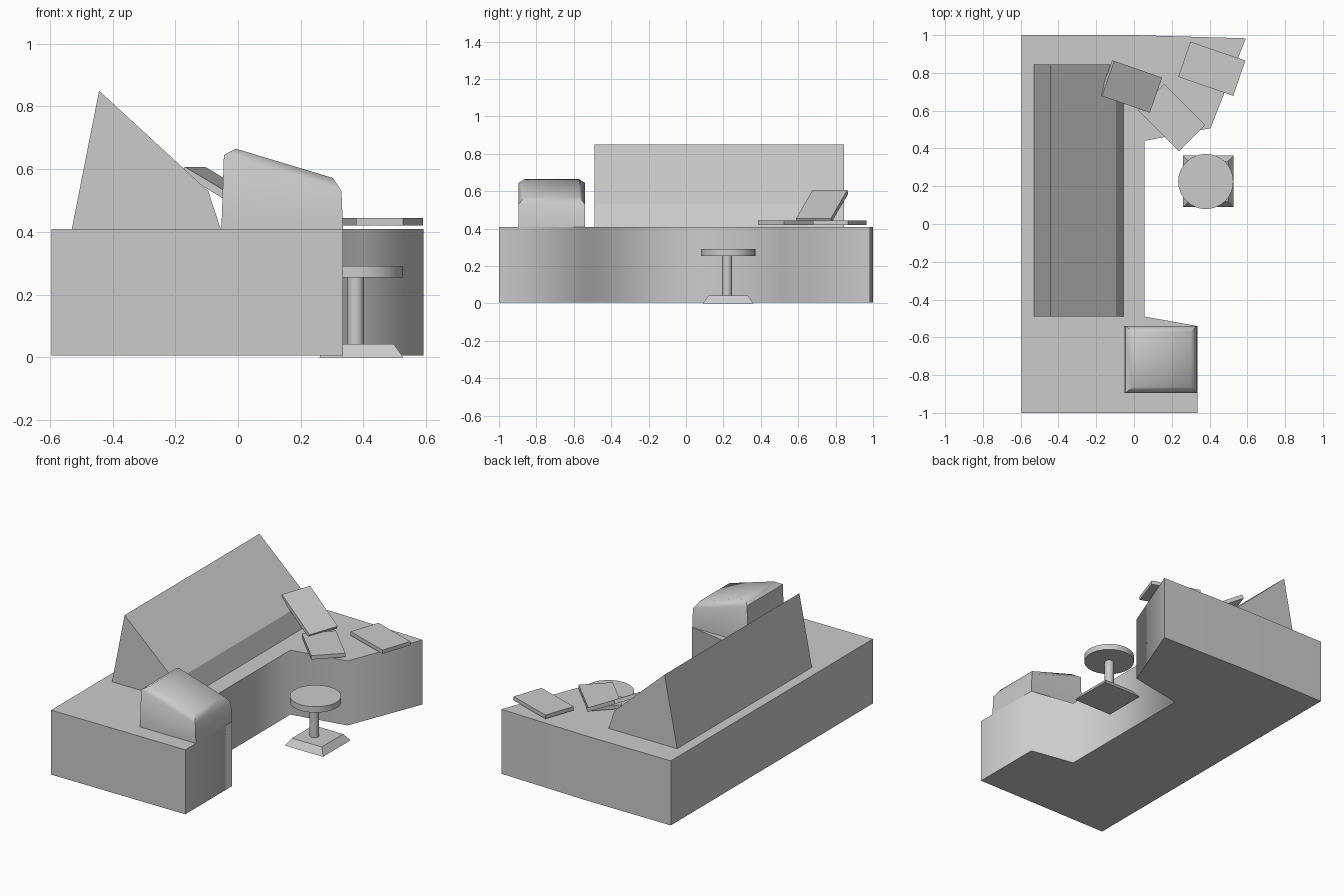
import bpy, bmesh, math
from mathutils import Matrix, Vector

if "Cube" in bpy.data.objects:
    bpy.data.objects.remove(bpy.data.objects["Cube"])


def finish(name, bm, smooth_angle=None):
    bmesh.ops.recalc_face_normals(bm, faces=bm.faces)
    mesh = bpy.data.meshes.new(name)
    bm.to_mesh(mesh)
    bm.free()
    obj = bpy.data.objects.new(name, mesh)
    bpy.context.collection.objects.link(obj)
    if smooth_angle:
        mesh.shade_smooth()
        mesh.set_sharp_from_angle(angle=math.radians(smooth_angle))
    return obj


def extrude_profile(name, points, offset, smooth_angle=None):
    bm = bmesh.new()
    face = bm.faces.new([bm.verts.new(p) for p in points])
    new = bmesh.ops.extrude_face_region(bm, geom=[face])["geom"]
    moved = [v for v in new if isinstance(v, bmesh.types.BMVert)]
    bmesh.ops.translate(bm, verts=moved, vec=Vector(offset))
    return finish(name, bm, smooth_angle)


def loft_rects(name, rects, smooth_angle=None):
    """Stack rectangles (x0, x1, y0, y1, z at x0, z at x1) into a capped solid."""
    bm = bmesh.new()
    rings = []
    for x0, x1, y0, y1, z0, z1 in rects:
        corners = [(x0, y0, z0), (x1, y0, z1), (x1, y1, z1), (x0, y1, z0)]
        rings.append([bm.verts.new(c) for c in corners])
    for a, b in zip(rings, rings[1:]):
        for i in range(4):
            j = (i + 1) % 4
            bm.faces.new((a[i], a[j], b[j], b[i]))
    bm.faces.new(rings[0])
    bm.faces.new(rings[-1])
    return finish(name, bm, smooth_angle)


def cylinder(name, x, y, z0, z1, radius, sides):
    bm = bmesh.new()
    bmesh.ops.create_cone(bm, cap_ends=True, segments=sides, radius1=radius,
                          radius2=radius, depth=z1 - z0,
                          matrix=Matrix.Translation((x, y, (z0 + z1) / 2)))
    return finish(name, bm, 40)


def panel(name, centre, yaw, tilt=0):
    bm = bmesh.new()
    bmesh.ops.create_cube(bm, size=1, matrix=Matrix.Diagonal((0.308, 0.197, 0.024, 1)))
    obj = finish(name, bm)
    obj.location = centre
    obj.rotation_euler = (0, math.radians(tilt), math.radians(yaw))
    return obj


# Wraparound desk body
outline = [(-0.595, -1), (0.335, -1), (0.335, -0.54), (0.055, -0.49), (0.055, 0.44),
           (0.405, 0.507), (0.592, 0.983), (0, 1), (-0.595, 1)]
extrude_profile("desk_body", [(x, y, 0.005) for x, y in outline], (0, 0, 0.404), 85)

# Long sloping display console
wedge = [(-0.53, 0.409), (-0.443, 0.85), (-0.095, 0.53), (-0.055, 0.409)]
extrude_profile("display_console", [(x, -0.49, z) for x, z in wedge], (0, 1.335, 0))

# Hooded side console with chamfered slanted top
loft_rects("side_console", [
    (-0.053, 0.335, -0.895, -0.54, 0.409, 0.409),
    (-0.045, 0.330, -0.895, -0.54, 0.645, 0.530),
    (-0.007, 0.302, -0.862, -0.572, 0.665, 0.572)], 50)

# Loose panels on the desk
panel("flat_panel_right", (0.412, 0.822, 0.432), -19)
panel("flat_panel_left", (0.199, 0.563, 0.432), -45)
panel("tilted_panel", (-0.016, 0.728, 0.521), -19.2, 29.5)

# Stool
loft_rects("stool_base", [
    (0.26, 0.527, 0.09, 0.362, 0, 0),
    (0.29, 0.497, 0.12, 0.332, 0.042, 0.042)])
cylinder("stool_post", 0.375, 0.22, 0.035, 0.26, 0.027, 16)
cylinder("stool_seat", 0.38, 0.225, 0.254, 0.291, 0.146, 32)
